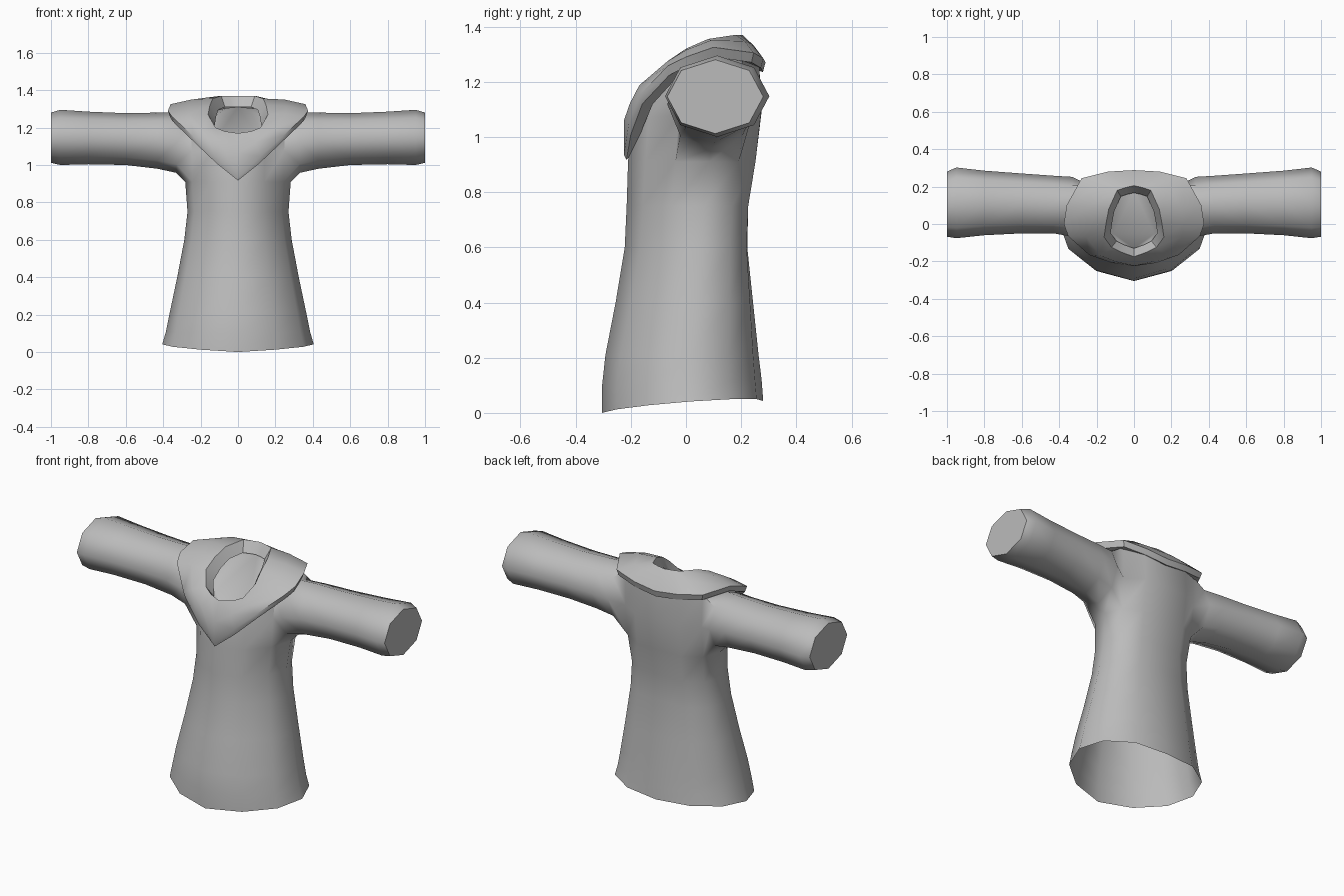
import bpy, bmesh, math
from mathutils import Vector

if "Cube" in bpy.data.objects:
    bpy.data.objects.remove(bpy.data.objects["Cube"], do_unlink=True)

cloth = bpy.data.materials.new("grey_cloth")
cloth.use_nodes = True
cloth.diffuse_color = (0.5, 0.5, 0.5, 1)
cloth.node_tree.nodes["Principled BSDF"].inputs["Base Color"].default_value = (0.5, 0.5, 0.5, 1)


def bridge(bm, a, b):
    """Join two closed rings of equal length with quads."""
    n = len(a)
    for i in range(n):
        bm.faces.new((a[i], a[(i + 1) % n], b[(i + 1) % n], b[i]))


def finish(bm, name, angle):
    bmesh.ops.recalc_face_normals(bm, faces=bm.faces)
    mesh = bpy.data.meshes.new(name)
    bm.to_mesh(mesh)
    bm.free()
    obj = bpy.data.objects.new(name, mesh)
    mesh.materials.append(cloth)
    bpy.context.collection.objects.link(obj)
    bpy.ops.object.select_all(action="DESELECT")
    obj.select_set(True)
    bpy.context.view_layer.objects.active = obj
    bpy.ops.object.shade_smooth_by_angle(angle=math.radians(angle))


# Tunic body rings: half width, front y, back y, front z, back z, side lift, side setback
BODY = [
    (.405, -.305, .28, 0, .043, .02, .03),
    (.385, -.304, .274, .1, .12, 0, .03),
    (.365, -.292, .263, .21, .21, 0, .035),
    (.325, -.255, .243, .4, .4, 0, .045),
    (.287, -.222, .222, .6, .6, 0, .055),
    (.27, -.215, .225, .75, .75, 0, .06),
    (.282, -.21, .25, .91, .91, 0, .065),
    (.285, -.195, .275, 1.07, 1.1, 0, .06),
    (.29, -.165, .265, 1.12, 1.26, .07, .055),
    (.125, -.13, .18, 1.08, 1.31, .02, 0),
]
SIDES = 12
ARM_ROW = 6      # first ring of the sleeve opening


def body_ring(bm, w, yf, yb, zf, zb, lift, setback):
    ring = []
    for i in range(SIDES):
        t = math.tau * i / SIDES          # column 0 is the left side
        s = (math.sin(t) + 1) / 2
        side = abs(math.cos(t))
        ring.append(bm.verts.new((w * math.cos(t),
                                  yf + (yb - yf) * s + setback * side,
                                  zf + (zb - zf) * s + lift * side)))
    return ring


bm = bmesh.new()
rings = [body_ring(bm, *r) for r in BODY]
for r in range(len(rings) - 1):
    for i in range(SIDES):
        j = (i + 1) % SIDES
        at_side = i in (0, 5, 6, 11)
        if at_side and r in (ARM_ROW, ARM_ROW + 1):
            continue                       # leave the sleeve openings
        bm.faces.new((rings[r][i], rings[r][j], rings[r + 1][j], rings[r + 1][i]))
bm.faces.new(rings[-1])                    # closed neck

# Sleeves: x, low z, high z, front y, back y
SLEEVE = [
    (.33, .958, 1.28, -.068, .252),
    (.43, .98, 1.28, -.05, .258),
    (.6, 1.0, 1.277, -.05, .27),
    (.8, 1.004, 1.285, -.06, .285),
    (.95, 1.0, 1.295, -.076, .302),
    (1.0, 1.012, 1.28, -.068, .28),
]
lo, mid, hi = rings[ARM_ROW:ARM_ROW + 3]
for side, front, centre, back in ((1, 11, 0, 1), (-1, 7, 6, 5)):
    last = [lo[centre], lo[back], mid[back], hi[back],
            hi[centre], hi[front], mid[front], lo[front]]
    for x, z0, z1, y0, y1 in SLEEVE:
        ring = []
        for k in range(8):
            t = math.tau * k / 8
            ring.append(bm.verts.new((side * x,
                                      (y0 + y1) / 2 + (y1 - y0) / 2 * math.sin(t),
                                      (z0 + z1) / 2 - (z1 - z0) / 2 * math.cos(t))))
        bridge(bm, last, ring)
        last = ring
    bm.faces.new(last)                     # closed cuff
finish(bm, "tunic", 60)

# Collar: matching left-half points of the neck edge and the outer edge, front to back
NECK = [(0, -.175, 1.17), (.07, -.15, 1.18), (.12, -.125, 1.2), (.16, -.07, 1.27),
        (.15, .0, 1.32), (.135, .08, 1.355), (.09, .18, 1.37), (.045, .195, 1.37),
        (0, .205, 1.37)]
OUTER = [(0, -.225, .935), (.12, -.208, 1.045), (.24, -.165, 1.155), (.352, -.065, 1.258),
         (.375, .0, 1.29), (.36, .1, 1.325), (.28, .245, 1.305), (.14, .28, 1.285),
         (0, .288, 1.27)]


def mirrored(points):
    pts = [Vector(p) for p in points]
    return pts + [Vector((-p.x, p.y, p.z)) for p in pts[-2:0:-1]]


neck, outer = mirrored(NECK), mirrored(OUTER)
centre = Vector((0, .03, 0))
inner, middle, under, tuck = [], [], [], []
for n, o in zip(neck, outer):
    inward = centre - Vector((n.x, n.y, 0))
    inner.append(n + inward * .22 + Vector((0, 0, -.06)))
    bulge = Vector((0, -.024 if o.y < -.1 else 0, .01))
    middle.append((n + o) / 2 + bulge)
    hem = o + (centre - Vector((o.x, o.y, 0))) * .035 + Vector((0, 0, -.035))
    if o.x == 0 and o.y < 0:
        hem.z = .917
    under.append(hem)
    tuck.append(hem.lerp(n, .25) + Vector((0, .03 if o.y < 0 else -.02, -.02)))

bm = bmesh.new()
loops = [[bm.verts.new(p) for p in ring] for ring in (inner, neck, middle, outer, under, tuck)]
for a, b in zip(loops, loops[1:]):
    bridge(bm, a, b)
finish(bm, "collar", 35)
